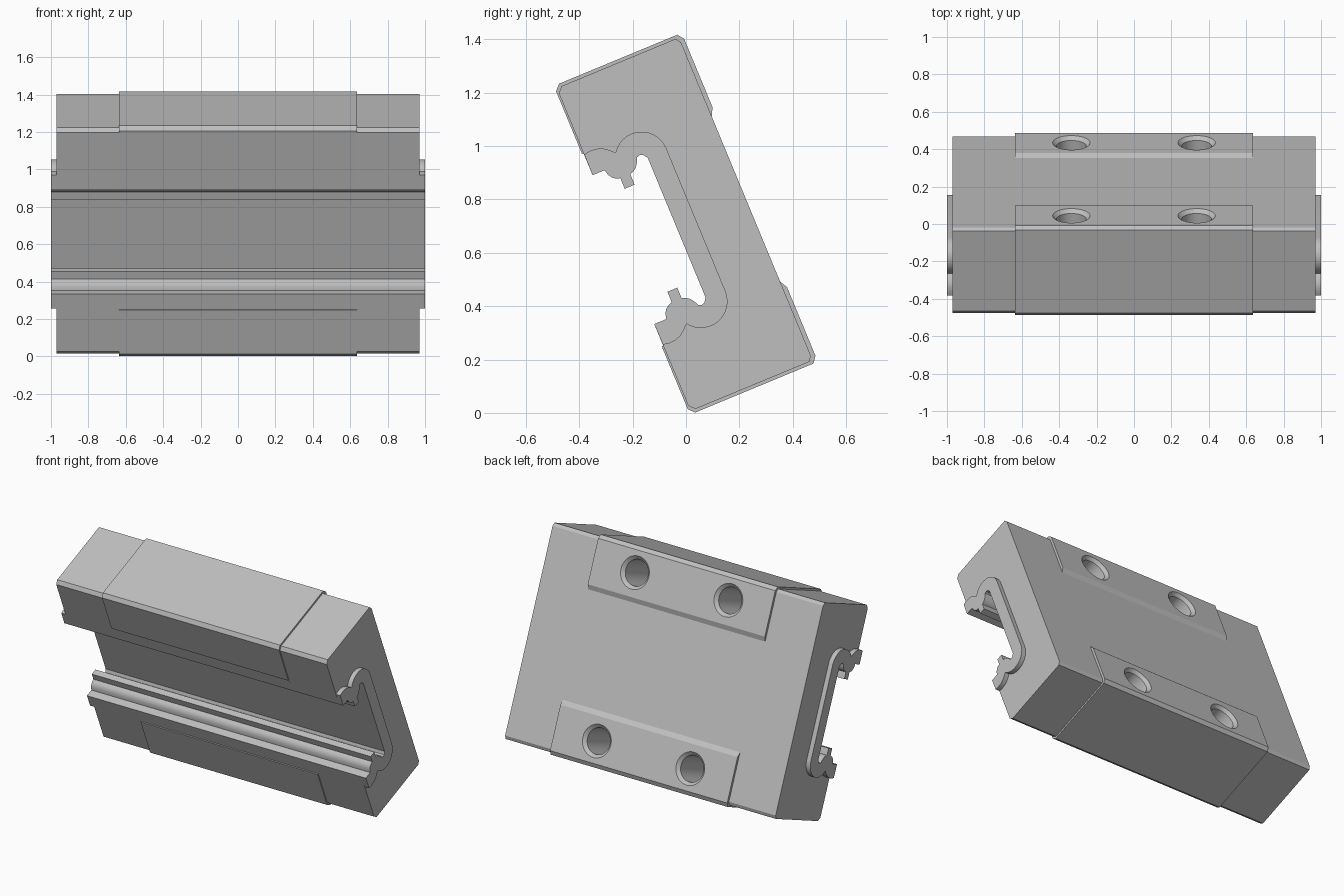
import bpy, bmesh, math
from mathutils import Vector

cube = bpy.data.objects.get("Cube")
if cube:
    bpy.data.objects.remove(cube, do_unlink=True)

# Single grey metal
grey = bpy.data.materials.new("light_grey_metal")
grey.use_nodes = True
colour = (0.52, 0.52, 0.52, 1)
grey.diffuse_color = colour
grey.node_tree.nodes["Principled BSDF"].inputs["Base Color"].default_value = colour

TILT = math.radians(22.5)
CENTRE_Z = 0.709


def place(x, t, s):
    """t runs through the thickness (front to back), s along the tilted height."""
    return Vector((x, t * math.cos(TILT) - s * math.sin(TILT),
                   CENTRE_Z + t * math.sin(TILT) + s * math.cos(TILT)))


def arc(ct, cs, r, a0, a1, n):
    angles = [math.radians(a0 + (a1 - a0) * i / n) for i in range(n + 1)]
    return [(ct + r * math.cos(a), cs + r * math.sin(a)) for a in angles]


def finish(bm, name):
    bmesh.ops.recalc_face_normals(bm, faces=bm.faces[:])
    mesh = bpy.data.meshes.new(name)
    bm.to_mesh(mesh)
    bm.free()
    mesh.materials.append(grey)
    obj = bpy.data.objects.new(name, mesh)
    bpy.context.collection.objects.link(obj)
    return obj


def smooth(obj):
    obj.data.polygons.foreach_set("use_smooth", [True] * len(obj.data.polygons))
    obj.data.set_sharp_from_angle(angle=math.radians(28))


def extrude_profile(name, half, x0, x1):
    """Mirror the upper half profile and extrude it along x."""
    outline = half + [(t, -s) for t, s in reversed(half)]
    bm = bmesh.new()
    face = bm.faces.new([bm.verts.new(place(x0, t, s)) for t, s in outline])
    ext = bmesh.ops.extrude_face_region(bm, geom=[face])["geom"]
    verts = [v for v in ext if isinstance(v, bmesh.types.BMVert)]
    bmesh.ops.translate(bm, verts=verts, vec=(x1 - x0, 0, 0))
    return finish(bm, name)


# Rail channel: jaw lip, two ball grooves, lip rib and channel floor
channel = [(-0.254, 0.302), (-0.205, 0.302)]
channel += [(-0.2, 0.281), (-0.19, 0.266), (-0.178, 0.257), (-0.162, 0.252)]
channel += [(-0.162, 0.209), (-0.122, 0.209), (-0.122, 0.252)]
channel += [(-0.106, 0.257), (-0.093, 0.267), (-0.082, 0.282), (-0.074, 0.3)]
channel += [(-0.062, 0.304), (-0.05, 0.3), (-0.038, 0.283)]

# Steel block with raised mounting pads
block_half = [(0.243, 0.335), (0.259, 0.365), (0.259, 0.643), (0.241, 0.667),
              (-0.239, 0.667), (-0.26, 0.645), (-0.26, 0.39), (-0.254, 0.39)]
block = extrude_profile("carriage_block", block_half + channel, -0.635, 0.635)

# End caps, slightly smaller than the block
cap_half = [(0.243, 0.635), (0.23, 0.655), (-0.233, 0.655), (-0.253, 0.634)]

# End seals, a thin C-shaped plate around the channel
seal_half = arc(-0.06, 0.29, 0.1, 0, 145, 14)
seal_half += [(-0.16, 0.365), (-0.18, 0.38), (-0.203, 0.388), (-0.23, 0.39), (-0.253, 0.386)]

for side, sign in (("left", 1), ("right", -1)):
    smooth(extrude_profile(side + "_end_cap", cap_half + channel, sign * 0.635, sign * 0.97))
    smooth(extrude_profile(side + "_end_seal", seal_half + channel, sign * 0.97, sign * 1.0))

# Four blind mounting holes with countersunk rims
SIDES = 40
rim = [(0.1, 0.3), (0.1, 0.259), (0.08, 0.239), (0.08, -0.02)]
bm = bmesh.new()
for hx in (-0.335, 0.335):
    for hs in (-0.51, 0.51):
        rings = []
        for r, t in rim:
            ring = []
            for i in range(SIDES):
                a = math.tau * i / SIDES
                ring.append(bm.verts.new(place(hx + r * math.cos(a), t, hs + r * math.sin(a))))
            rings.append(ring)
        for low, high in zip(rings, rings[1:]):
            for i in range(SIDES):
                j = (i + 1) % SIDES
                bm.faces.new((low[i], low[j], high[j], high[i]))
        bm.faces.new(rings[0])
        bm.faces.new(rings[-1])
cutter = finish(bm, "hole_cutter")
cutter.hide_render = True

cut = block.modifiers.new("mounting_holes", "BOOLEAN")
cut.operation = "DIFFERENCE"
cut.solver = "EXACT"
cut.object = cutter
bpy.context.view_layer.objects.active = block
bpy.ops.object.modifier_apply(modifier=cut.name)
bpy.data.objects.remove(cutter, do_unlink=True)
smooth(block)
